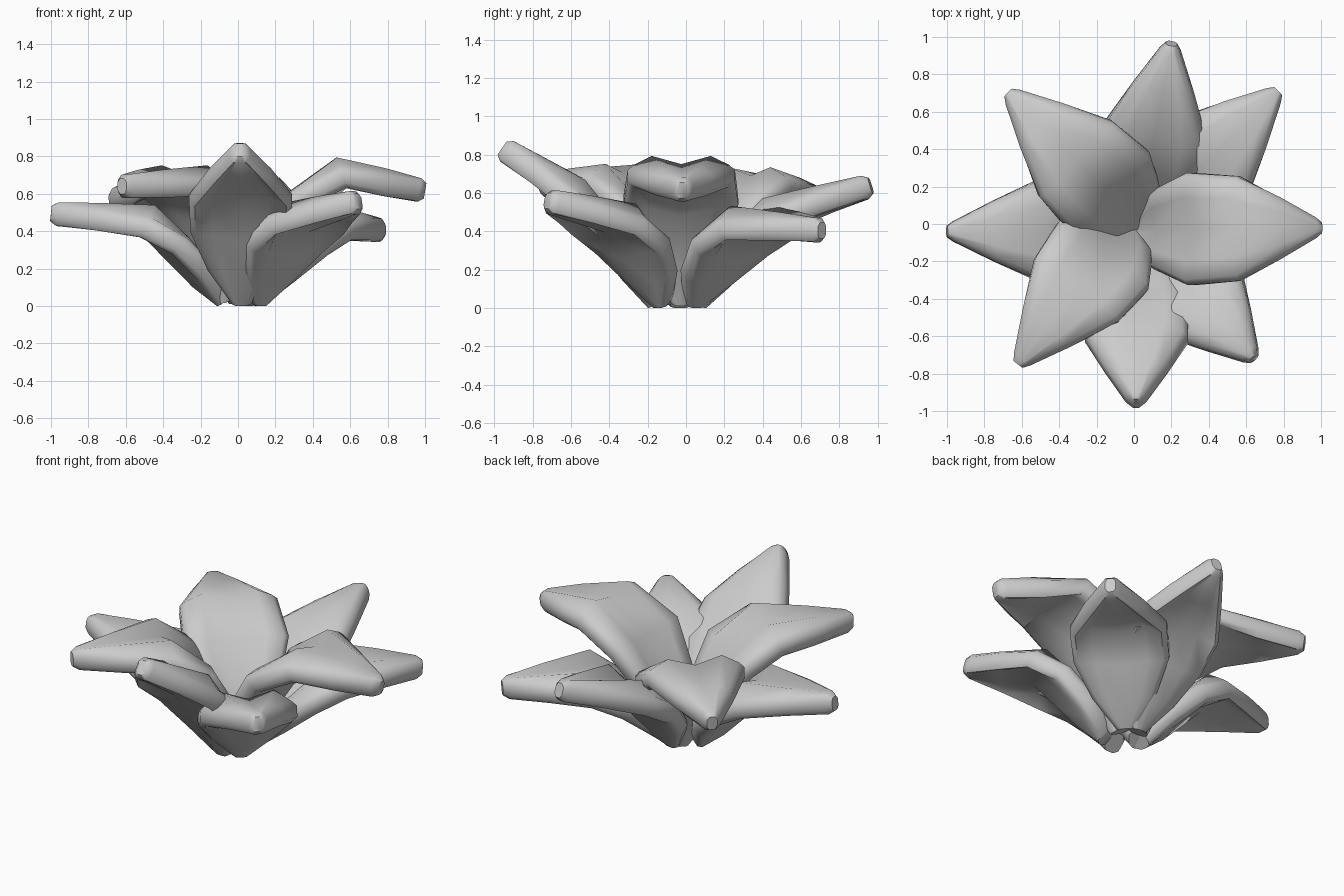
import bpy, bmesh
from mathutils import Vector

cube = bpy.data.objects.get("Cube")
if cube:
    bpy.data.objects.remove(cube, do_unlink=True)

grey = bpy.data.materials.new("petal_grey")
grey.use_nodes = True
grey.diffuse_color = (0.6, 0.6, 0.6, 1)
grey.node_tree.nodes["Principled BSDF"].inputs["Base Color"].default_value = (0.6, 0.6, 0.6, 1)

THICK = 0.064   # half thickness of a petal

# Up to the bend: share of run, share of rise, half width, shoulder lift, edge lift
UPPER = [(0, 0, .05, 0, 0), (.22, .33, .21, .04, .06),
         (.58, .74, .30, .06, .06), (1, 1, .28, .045, .0)]
LOWER = [(0, 0, .05, 0, 0), (.30, .28, .18, .03, .04),
         (.65, .64, .27, .045, .04), (1, 1, .275, .045, -.02)]
# Bend to tip: share of the way, half width, shoulder lift, edge lift, half thickness
END = [(.5, .165, .02, -.005, THICK), (.93, .055, 0, 0, THICK), (1, .03, 0, 0, .042)]


def petal(name, tip, bend, shape, base=(.02, -.03), root=(.05, .04)):
    """Loft a thick, creased petal from the flower centre over a bend to its tip."""
    tip, centre = Vector(tip), Vector((*base, 0))
    out = Vector((tip.x, tip.y, 0)) - centre
    length = out.length
    out.normalize()
    side = Vector((-out.y, out.x, 0))
    up = Vector((0, 0, 1))

    # Midrib stations: run, height, half width, shoulder lift, edge lift, half thickness
    rib = [(root[0] + f * (bend[0] - root[0]), root[1] + g * (bend[1] - root[1]), w, s, e, THICK)
           for f, g, w, s, e in shape]
    rib += [(bend[0] + f * (length - bend[0]), bend[1] + f * (tip.z - bend[1]), w, s, e, t)
            for f, w, s, e, t in END]

    bm = bmesh.new()
    rings = []
    for i, (r, z, w, s, e, t) in enumerate(rib):
        a, b = rib[max(i - 1, 0)], rib[min(i + 1, len(rib) - 1)]
        tangent = (out * (b[0] - a[0]) + up * (b[1] - a[1])).normalized()
        normal = tangent.cross(side)
        spot = centre + out * r + up * z
        rim = max(w - 0.03, w * 0.6)
        # Half section: crease, raised shoulder, rounded rim as (across, half depth, lift)
        half = [(rim * .62, t, s), (rim, t * .93, e), (w, t * .5, e)]
        top = [(-x, h, l) for x, h, l in reversed(half)] + [(0, t, 0)] + half
        section = top + [(x, -h, l) for x, h, l in reversed(top)]
        ring = []
        for x, h, l in section:
            p = spot + side * x + normal * (h + l)
            p.z = max(p.z, 0)
            ring.append(bm.verts.new(p))
        rings.append(ring)
    for a, b in zip(rings, rings[1:]):
        n = len(a)
        for k in range(n):
            bm.faces.new((a[k], a[(k + 1) % n], b[(k + 1) % n], b[k]))
    bm.faces.new(rings[0])
    bm.faces.new(rings[-1])
    bmesh.ops.recalc_face_normals(bm, faces=bm.faces)

    mesh = bpy.data.meshes.new(name)
    bm.to_mesh(mesh)
    bm.free()
    mesh.materials.append(grey)
    obj = bpy.data.objects.new(name, mesh)
    bpy.context.collection.objects.link(obj)
    bpy.ops.object.select_all(action='DESELECT')
    obj.select_set(True)
    bpy.context.view_layer.objects.active = obj
    bpy.ops.object.shade_smooth_by_angle(angle=0.9)


# Inner, higher petals
petal("upper_petal_left", (1.0, -.02, .615), (.54, .69), UPPER)
petal("upper_petal_back", (-.67, .70, .565), (.50, .63), UPPER, base=(.045, 0))
petal("upper_petal_front", (-.62, -.75, .64), (.45, .65), UPPER, base=(-.03, 0))

# Outer, lower petals, rooted a little further out
ROOT = (.09, .03)
petal("lower_petal_back_left", (.77, .71, .405), (.56, .43), LOWER, root=ROOT)
petal("lower_petal_back", (.20, .965, .64), (.52, .48), LOWER, root=ROOT)
petal("lower_petal_right", (-1.0, -.04, .495), (.51, .44), LOWER, root=ROOT)
petal("lower_petal_front", (.01, -.96, .835), (.57, .59), LOWER, root=(.12, .03))
petal("lower_petal_front_left", (.64, -.72, .56), (.50, .45), LOWER, root=(.12, .03))
